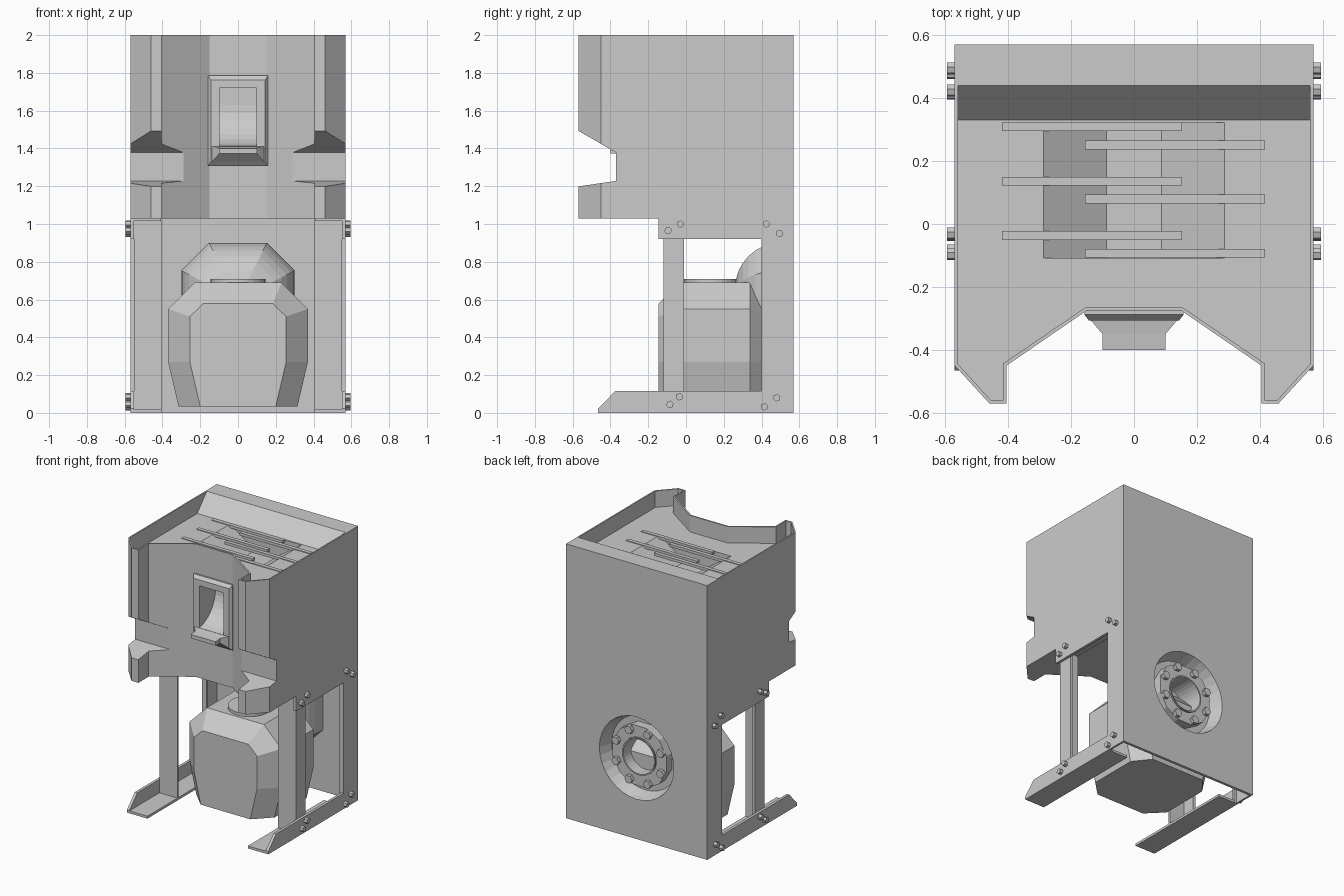
import bpy, bmesh, math
from mathutils import Matrix, Vector

if "Cube" in bpy.data.objects:
    bpy.data.objects.remove(bpy.data.objects["Cube"])


def finish(name, bm):
    bmesh.ops.recalc_face_normals(bm, faces=bm.faces)
    me = bpy.data.meshes.new(name)
    bm.to_mesh(me)
    bm.free()
    ob = bpy.data.objects.new(name, me)
    bpy.context.collection.objects.link(ob)
    return ob


def loft(name, rings, cap=True):
    bm = bmesh.new()
    rows = [[bm.verts.new(p) for p in r] for r in rings]
    n = len(rows[0])
    for a, b in zip(rows, rows[1:]):
        for i in range(n):
            j = (i + 1) % n
            bm.faces.new((a[i], a[j], b[j], b[i]))
    if cap:
        bm.faces.new(rows[0])
        bm.faces.new(rows[-1])
    return finish(name, bm)


def prism(name, pts, axis, lo, hi):
    put = {'x': lambda p, h: (h, p[0], p[1]),
           'y': lambda p, h: (p[0], h, p[1]),
           'z': lambda p, h: (p[0], p[1], h)}[axis]
    return loft(name, [[put(p, h) for p in pts] for h in (lo, hi)])


def box(name, x0, x1, y0, y1, z0, z1):
    return prism(name, [(x0, y0), (x1, y0), (x1, y1), (x0, y1)], 'z', z0, z1)


def circle(r, n, cx=0, cy=0, rot=0.0):
    return [(cx + r * math.cos(rot + 2 * math.pi * i / n),
             cy + r * math.sin(rot + 2 * math.pi * i / n)) for i in range(n)]


def mirrored(half):
    return half + [(-p[0],) + tuple(p[1:]) for p in reversed(half)]


def cut(ob, cutter):
    m = ob.modifiers.new("cut", 'BOOLEAN')
    m.operation, m.solver, m.object = 'DIFFERENCE', 'EXACT', cutter
    dg = bpy.context.evaluated_depsgraph_get()
    dg.update()
    me = bpy.data.meshes.new_from_object(ob.evaluated_get(dg))
    ob.modifiers.clear()
    ob.data = me
    bpy.data.objects.remove(cutter)


# Hopper housing with folded front
hopper = prism("hopper_housing", mirrored(
    [(.57, .57), (.57, -.45), (.46, -.57), (.405, -.57), (.405, -.45), (.15, -.275)]), 'z', 1.03, 2)
cut(hopper, prism("notch", [(-.70, 1.568), (-.37, 1.378), (-.37, 1.228), (-.70, 1.18)], 'x', -.8, .8))


# Open top: recessed floor, sloped back, tapered trough
def inner(yb, z):
    return mirrored([(.56, yb, z), (.56, -.445, z), (.455, -.56, z), (.415, -.56, z),
                     (.415, -.443, z), (.153, -.264, z)])


FLOOR = 1.88
cut(hopper, loft("pocket", [inner(.33, FLOOR), inner(.458, 2.02)]))


def rect(x, z):
    return [(-x, -.108, z), (x, -.108, z), (x, .322, z), (-x, .322, z)]


cut(hopper, loft("trough_cut", [rect(.088, 1.74), rect(.288, FLOOR), rect(.317, FLOOR + .02)]))

# Interleaved grate bars
for k in range(3):
    y = .309 - .173 * k
    box(f"grate_bar_left_{k}", -.42, .153, y - .014, y + .014, FLOOR - .015, FLOOR + .005)
    y = .251 - .172 * k
    box(f"grate_bar_right_{k}", -.155, .417, y - .014, y + .014, FLOOR - .015, FLOOR + .005)


# Delivery chute: bevelled frame and projecting lip with a curved scoop
def frame_ring(x, y, z0, z1):
    return [(-x, y, z0), (x, y, z0), (x, y, z1), (-x, y, z1)]


frame = loft("chute_frame", [frame_ring(.158, -.25, 1.31, 1.785), frame_ring(.158, -.288, 1.31, 1.785),
                             frame_ring(.143, -.307, 1.33, 1.763)])
lip = loft("chute_lip", [frame_ring(.155, -.285, 1.31, 1.415), frame_ring(.10, -.35, 1.372, 1.405),
                         frame_ring(.10, -.40, 1.372, 1.40)])
arc = [(-.34 + .22 * math.sin(a), 1.63 - .22 * math.cos(a))
       for a in [i * math.pi / 16 for i in range(9)]]
scoop = [(-.5, 1.41)] + arc + [(-.12, 1.72), (-.5, 1.72)]
for part in (hopper, frame, lip):
    cut(part, prism("scoop_cut", scoop, 'x', -.097, .097))

# Back panel with round opening
back = box("back_panel", -.57, .57, .55, .57, 0, 1.03)
CZ = .59
cut(back, prism("hole", circle(.30, 32, 0, CZ), 'y', .5, .6))

# Side frame: column, rails, foot, leg and bolts, on both sides
for side, s in (("right", 1), ("left", -1)):
    def b(name, x0, x1, *r):
        box(f"{name}_{side}", *sorted((s * x0, s * x1)), *r)

    b("rear_column", .555, .57, .40, .56, 0, 1.03)
    b("rear_column_return", .535, .57, .40, .415, 0, 1.03)
    b("top_rail", .55, .57, -.145, .41, .92, 1.03)
    b("top_rail_flange", .41, .57, -.145, .41, 1.015, 1.03)
    b("front_leg", .53, .55, -.12, -.01, .01, 1.02)
    b("front_leg_flange", .405, .55, -.12, -.105, .01, 1.02)
    b("foot_flange", .405, .57, -.465, .41, 0, .018)
    prism(f"foot_rail_{side}", [(-.465, 0), (.41, 0), (.41, .115), (-.375, .115), (-.465, .022)],
          'x', s * .55, s * .57)
    spots = [(-.095, .965), (-.03, 1.0), (.425, 1.0), (.495, .95),
             (-.085, .045), (-.035, .085), (.415, .032), (.48, .08)]
    for i, (y, z) in enumerate(spots):
        prism(f"side_bolt_{side}_{i}", circle(.02, 6, y, z, .3), 'x', s * .56, s * .595)


# Motor casing: chamfered eight-sided block
def casing(y, pts):
    return mirrored([(x, y, z) for x, z in pts])


front = [(.20, .035), (.255, .27), (.255, .51), (.185, .578)]
full = [(.315, .035), (.37, .27), (.37, .55), (.23, .69)]
rear = [(.22, .035), (.26, .27), (.26, .50), (.17, .57)]
loft("motor_casing", [casing(-.145, front), casing(-.03, full), casing(.34, full), casing(.46, rear)])
prism("motor_cap", circle(.145, 32, 0, .135), 'z', .68, .71)


# Flared eight-sided duct joining motor and back panel
def octagon(r, y):
    c = r * .51
    return [(px, y, .60 + pz) for px, pz in
            [(r, -c), (r, c), (c, r), (-c, r), (-r, c), (-r, -c), (-c, -r), (c, -r)]]


flare = [(.30 - .24 * (1 - math.sin(a)), .50 - .24 * math.cos(a))
         for a in [i * math.pi / 16 for i in range(9)]]
loft("flared_duct", [octagon(r, y) for r, y in flare] + [octagon(.30, .555)], cap=False)

# Recess behind the opening, bolted coupling ring and bore
recess = [(.30, .57), (.27, .47), (.13, .47)]
loft("recess", [[(x, y, CZ + z) for x, z in circle(r, 32)] for r, y in recess], cap=False)


def ring(r, y, n=32):
    return [(x, y, CZ + z) for x, z in circle(r, n, rot=math.pi / 12)]


coupling = loft("coupling_ring", [ring(.225, .46, 12), ring(.225, .535, 12)])
cut(coupling, loft("bore_cut", [ring(.135, .40), ring(.135, .60)]))
loft("bore_liner", [ring(.135, .545), ring(.125, .545), ring(.125, .36), ring(.001, .36)], cap=False)
for i, (x, z) in enumerate(circle(.195, 8, 0, CZ, math.pi / 8)):
    prism(f"coupling_bolt_{i}", circle(.03, 6, x, z), 'y', .53, .56)
